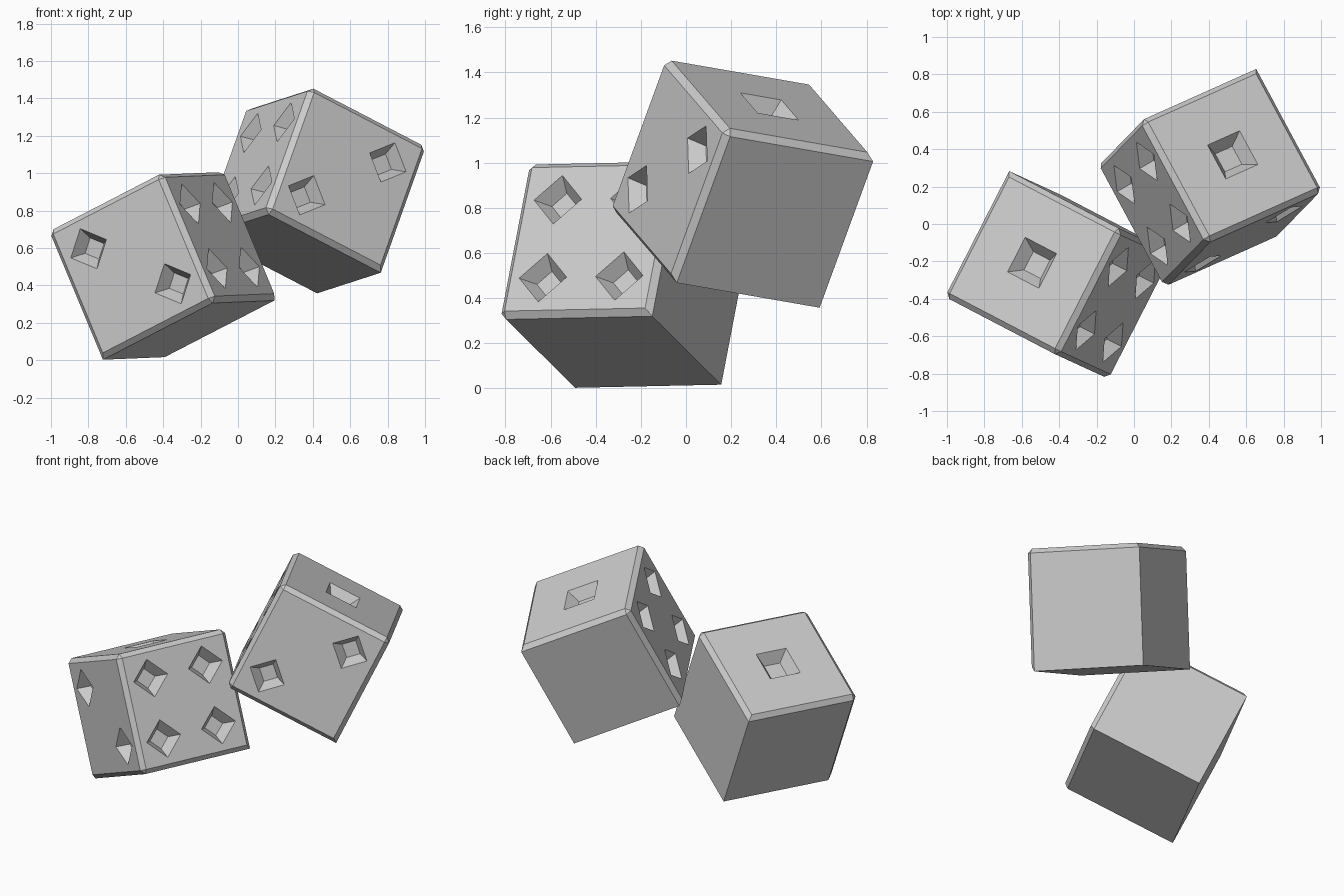
import bpy, bmesh
from math import pi
from mathutils import Vector, Matrix

if "Cube" in bpy.data.objects:
    bpy.data.objects.remove(bpy.data.objects["Cube"])

SIZE, BEVEL = 0.755, 0.028
H, P = SIZE / 2, 0.19


def make_object(name, bm):
    bmesh.ops.recalc_face_normals(bm, faces=bm.faces)
    mesh = bpy.data.meshes.new(name)
    bm.to_mesh(mesh)
    bm.free()
    obj = bpy.data.objects.new(name, mesh)
    bpy.context.collection.objects.link(obj)
    return obj


def add_pit(bm, normal, up, offset, radius, turn, depth=0.07, out=0.02):
    """Square tapered pit cutter sunk into the face with this normal."""
    n, b = Vector(normal), Vector(up)
    a = b.cross(n)
    slope = radius * 0.47 / depth
    base = n * H + a * offset[0] + b * offset[1]
    frame = Matrix((a, b, n)).transposed().to_4x4()
    bmesh.ops.create_cone(
        bm, cap_ends=True, segments=4,
        radius1=radius - slope * depth, radius2=radius + slope * out,
        depth=depth + out,
        matrix=Matrix.Translation(base + n * (out - depth) / 2) @ frame
        @ Matrix.Rotation(turn, 4, 'Z'))


def die(name, centre, right, back, side):
    # Cube body, chamfered everywhere except at the plain hidden corner
    bm = bmesh.new()
    bmesh.ops.create_cube(bm, size=SIZE)
    plain = Vector((-side * H, H, -H))
    edges = [e for e in bm.edges
             if all((v.co - plain).length > 0.01 for v in e.verts)]
    bmesh.ops.bevel(bm, geom=edges, offset=BEVEL, segments=1,
                    affect='EDGES', profile=0.5)
    body = make_object(name, bm)

    # Pits: one on top, two on the front, four on the inner side
    bm = bmesh.new()
    add_pit(bm, (0, 0, 1), (0, 1, 0), (0, 0), 0.147, pi / 4)
    for s in (-1, 1):
        add_pit(bm, (0, -1, 0), (0, 0, 1), (s * P, -side * s * P), 0.118, 0)
        for t in (-1, 1):
            add_pit(bm, (side, 0, 0), (0, 0, 1), (s * P, t * P), 0.118, 0)
    cutter = make_object(name + "_pit_cutter", bm)
    cutter.hide_render = True
    mod = body.modifiers.new("pits", 'BOOLEAN')
    mod.operation, mod.solver, mod.object = 'DIFFERENCE', 'EXACT', cutter

    # Bake the pits and drop the cutter
    deps = bpy.context.evaluated_depsgraph_get()
    baked = bpy.data.meshes.new_from_object(body.evaluated_get(deps))
    body.modifiers.clear()
    body.data = baked
    bpy.data.objects.remove(cutter)

    # Tumbled orientation
    x = Vector(right).normalized()
    z = x.cross(Vector(back)).normalized()
    y = z.cross(x)
    body.matrix_world = (Matrix.Translation(centre)
                         @ Matrix((x, y, z)).transposed().to_4x4())
    return body


die("lower_die", (-0.402, -0.273, 0.51), (0.60, -0.313, 0.31),
    (0.331, 0.658, 0.012), 1)
die("upper_die", (0.408, 0.247, 0.913), (0.61, 0.273, -0.317),
    (-0.348, 0.64, -0.11), -1)
